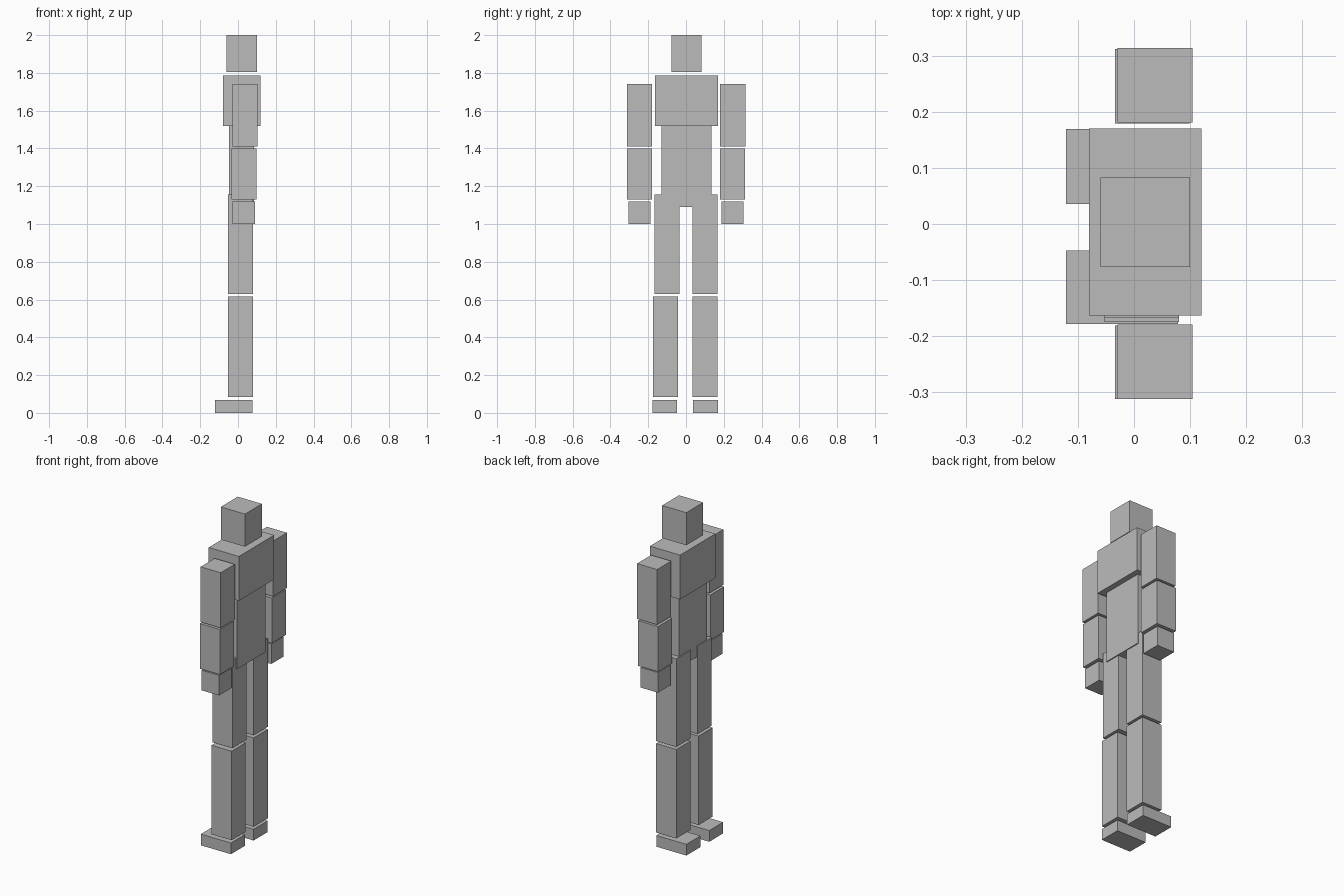
import bpy

if "Cube" in bpy.data.objects:
    bpy.data.objects.remove(bpy.data.objects["Cube"])

# Single plain grey for the whole mannequin
grey = bpy.data.materials.new("plain grey")
grey.diffuse_color = (0.5, 0.5, 0.5, 1)
grey.use_nodes = True
grey.node_tree.nodes["Principled BSDF"].inputs["Base Color"].default_value = grey.diffuse_color


def box(name, x, y, z):
    """Axis-aligned block given by its (low, high) range on each axis."""
    spans = (x, y, z)
    bpy.ops.mesh.primitive_cube_add(size=1, location=[(a + b) / 2 for a, b in spans])
    ob = bpy.context.object
    ob.name = name
    ob.scale = [b - a for a, b in spans]
    bpy.ops.object.transform_apply(location=False, rotation=False, scale=True)
    ob.data.materials.append(grey)
    return ob


# Head and torso
box("head", (-0.06, 0.10), (-0.077, 0.083), (1.805, 2.0))
box("chest", (-0.08, 0.12), (-0.163, 0.17), (1.52, 1.785))
box("abdomen", (-0.047, 0.086), (-0.131, 0.135), (1.09, 1.52))

# Limb segments: x range, z range, y range on the -y side, y range on the +y side
limbs = {
    "upper_arm": ((-0.029, 0.104), (1.41, 1.74), (-0.312, -0.179), (0.181, 0.314)),
    "forearm": ((-0.034, 0.099), (1.13, 1.40), (-0.312, -0.181), (0.179, 0.312)),
    "hand": ((-0.028, 0.089), (1.00, 1.12), (-0.305, -0.188), (0.187, 0.304)),
    "thigh": ((-0.053, 0.080), (0.63, 1.157), (-0.167, -0.035), (0.034, 0.167)),
    "shin": ((-0.053, 0.080), (0.083, 0.615), (-0.175, -0.043), (0.034, 0.167)),
    "foot": ((-0.121, 0.078), (0.0, 0.067), (-0.178, -0.047), (0.036, 0.169)),
}
for name, (x, z, y_near, y_far) in limbs.items():
    box(name + "_a", x, y_near, z)
    box(name + "_b", x, y_far, z)
